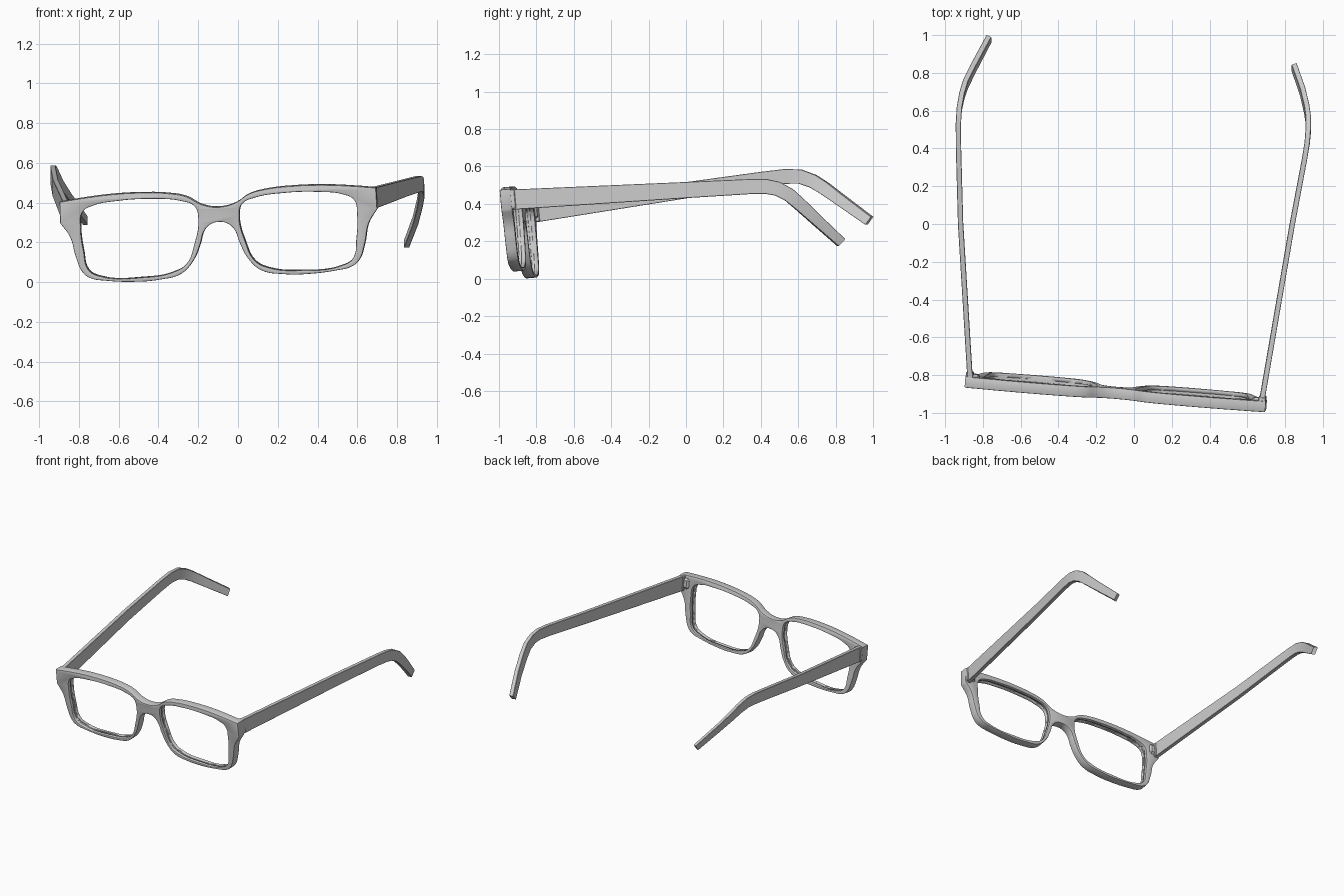
import bpy
import bmesh
from math import radians
from mathutils import Matrix, Vector

cube = bpy.data.objects.get("Cube")
if cube:
    bpy.data.objects.remove(cube, do_unlink=True)

GREY = (0.6, 0.6, 0.6, 1)
grey = bpy.data.materials.new("plain grey")
grey.use_nodes = True
grey.diffuse_color = GREY
grey.node_tree.nodes["Principled BSDF"].inputs["Base Color"].default_value = GREY

# Frame axes (across, up, back) placed with a slight turn, lean and roll
PLACE = Matrix(((1, -.045, .08, -.08),
                (-.082, -.09, 1, -.863),
                (.045, 1, .09, 0),
                (0, 0, 0, 1)))
HALF = .029  # half the thickness of the front

# Half outline of the front: top edge, end corner, bottom edge, nose arch
OUTLINE = [(0, .38), (.085, .397), (.157, .439), (.25, .46), (.38, .469), (.52, .468),
           (.66, .457), (.795, .441), (.797, .335), (.75, .262), (.727, .165), (.692, .078),
           (.65, .049), (.59, .037), (.44, .024), (.31, .029), (.2, .054), (.137, .117),
           (.1, .195), (.075, .265), (.04, .297), (0, .305)]
CORNERS = OUTLINE[7:9]
OPENING = [(.103, .336), (.12, .39), (.182, .418), (.333, .436), (.51, .433), (.63, .415),
           (.683, .385), (.695, .31), (.685, .185), (.666, .095), (.617, .062), (.39, .044),
           (.24, .064), (.172, .102), (.13, .194)]


def mirrored(points):
    return [(-u, v) for u, v in points]


def finish(obj, bm):
    """Weld, fix normals, store the mesh and shade it."""
    bmesh.ops.remove_doubles(bm, verts=bm.verts, dist=.0002)
    bmesh.ops.recalc_face_normals(bm, faces=bm.faces)
    bm.to_mesh(obj.data)
    bm.free()
    obj.data.materials.clear()
    obj.data.materials.append(grey)
    bpy.ops.object.select_all(action='DESELECT')
    obj.select_set(True)
    bpy.context.view_layer.objects.active = obj
    bpy.ops.object.shade_smooth_by_angle(angle=radians(35))
    return obj


def new_object(name, bm):
    obj = bpy.data.objects.new(name, bpy.data.meshes.new(name))
    bpy.context.collection.objects.link(obj)
    return finish(obj, bm)


def slab(name, loops, half, bevel, offset):
    """Extrude smooth closed outlines into a slab lying in the frame plane."""
    curve = bpy.data.curves.new(name, 'CURVE')
    curve.dimensions = '2D'
    curve.fill_mode = 'BOTH'
    curve.resolution_u = 5
    curve.extrude = half - bevel
    curve.bevel_depth = bevel
    curve.bevel_resolution = 1
    curve.offset = offset
    for loop in loops:
        spline = curve.splines.new('BEZIER')
        spline.bezier_points.add(len(loop) - 1)
        spline.use_cyclic_u = True
        for point, (u, v) in zip(spline.bezier_points, loop):
            point.co = (u, v, 0)
            kind = 'VECTOR' if (abs(u), v) in CORNERS else 'AUTO'
            point.handle_left_type = point.handle_right_type = kind
    source = bpy.data.objects.new(name + "_path", curve)
    bpy.context.collection.objects.link(source)
    bpy.context.view_layer.update()
    mesh = bpy.data.meshes.new_from_object(source)
    bpy.data.objects.remove(source)
    bm = bmesh.new()
    bm.from_mesh(mesh)
    bm.transform(PLACE)
    return new_object(name, bm)


def block(name, low, high, bevel):
    """Bevelled box given by two corners in frame axes."""
    low, high = Vector(low), Vector(high)
    bm = bmesh.new()
    bmesh.ops.create_cube(bm, size=1)
    for vert in bm.verts:
        vert.co = (low + high) / 2 + vert.co * (high - low)
    bmesh.ops.bevel(bm, geom=bm.edges[:], offset=bevel, segments=1, affect='EDGES')
    bm.transform(PLACE)
    return new_object(name, bm)


def temple(name, stations, width):
    """Flat arm through (x, y, z, height) stations, mitred at each one."""
    bm = bmesh.new()
    rings = []
    for i, (x, y, z, height) in enumerate(stations):
        before = Vector(stations[max(i - 1, 0)][:3])
        here = Vector((x, y, z))
        after = Vector(stations[min(i + 1, len(stations) - 1)][:3])
        along = ((here - before).normalized() + (after - here).normalized()).normalized()
        side = Vector((along.y, -along.x, 0)).normalized() * width / 2
        up = Vector((0, -along.z, along.y)).normalized() * height / 2
        rings.append([bm.verts.new(here + a * side + b * up)
                      for a, b in ((-1, -1), (1, -1), (1, 1), (-1, 1))])
    for one, two in zip(rings, rings[1:]):
        for k in range(4):
            bm.faces.new((one[k - 1], one[k], two[k], two[k - 1]))
    bm.faces.new(rings[0])
    bm.faces.new(rings[-1])
    # Soften the long edges
    long_edges = [e for e in bm.edges if len({i for i, r in enumerate(rings)
                                              for v in e.verts if v in r}) == 2]
    bmesh.ops.recalc_face_normals(bm, faces=bm.faces)
    bmesh.ops.bevel(bm, geom=long_edges, offset=.002, segments=1, affect='EDGES')
    return new_object(name, bm)


# Front with both lens openings
front = slab("front_frame",
             [OUTLINE + mirrored(OUTLINE[-2:0:-1]), OPENING, mirrored(OPENING)],
             HALF, .005, -.005)

# Lens grooves cut around the inside of each opening
for side, loop in (("left", OPENING), ("right", mirrored(OPENING))):
    cutter = slab(side + "_groove_cutter", [loop], .007, 0, .007)
    cutter.hide_render = True
    cutter.hide_viewport = True
    groove = front.modifiers.new(side + "_groove", 'BOOLEAN')
    groove.operation = 'DIFFERENCE'
    groove.solver = 'EXACT'
    groove.object = cutter

# End pieces and hinges
for side, s in (("left", 1), ("right", -1)):
    ends = sorted((s * .755, s * .794))
    block(side + "_end_piece", (ends[0], .336, -.024), (ends[1], .44, .05), .004)
    knuckle = sorted((s * .72, s * .77))
    block(side + "_hinge", (knuckle[0], .35, 0), (knuckle[1], .425, .042), .012)

# Temples
temple("left_temple",
       [(.675, -.945, .422, .108), (.838, 0, .474, .086), (.904, .35, .493, .08),
        (.917, .43, .493, .079), (.922, .49, .481, .077), (.923, .55, .449, .074),
        (.914, .61, .396, .069), (.893, .7, .312, .061), (.848, .83, .193, .052)], .028)
temple("right_temple",
       [(-.868, -.815, .354, .108), (-.918, 0, .473, .086), (-.929, .4, .531, .08),
        (-.93, .53, .547, .079), (-.925, .61, .546, .077), (-.911, .68, .521, .073),
        (-.892, .74, .484, .069), (-.853, .82, .426, .062), (-.768, .98, .31, .053)], .028)
